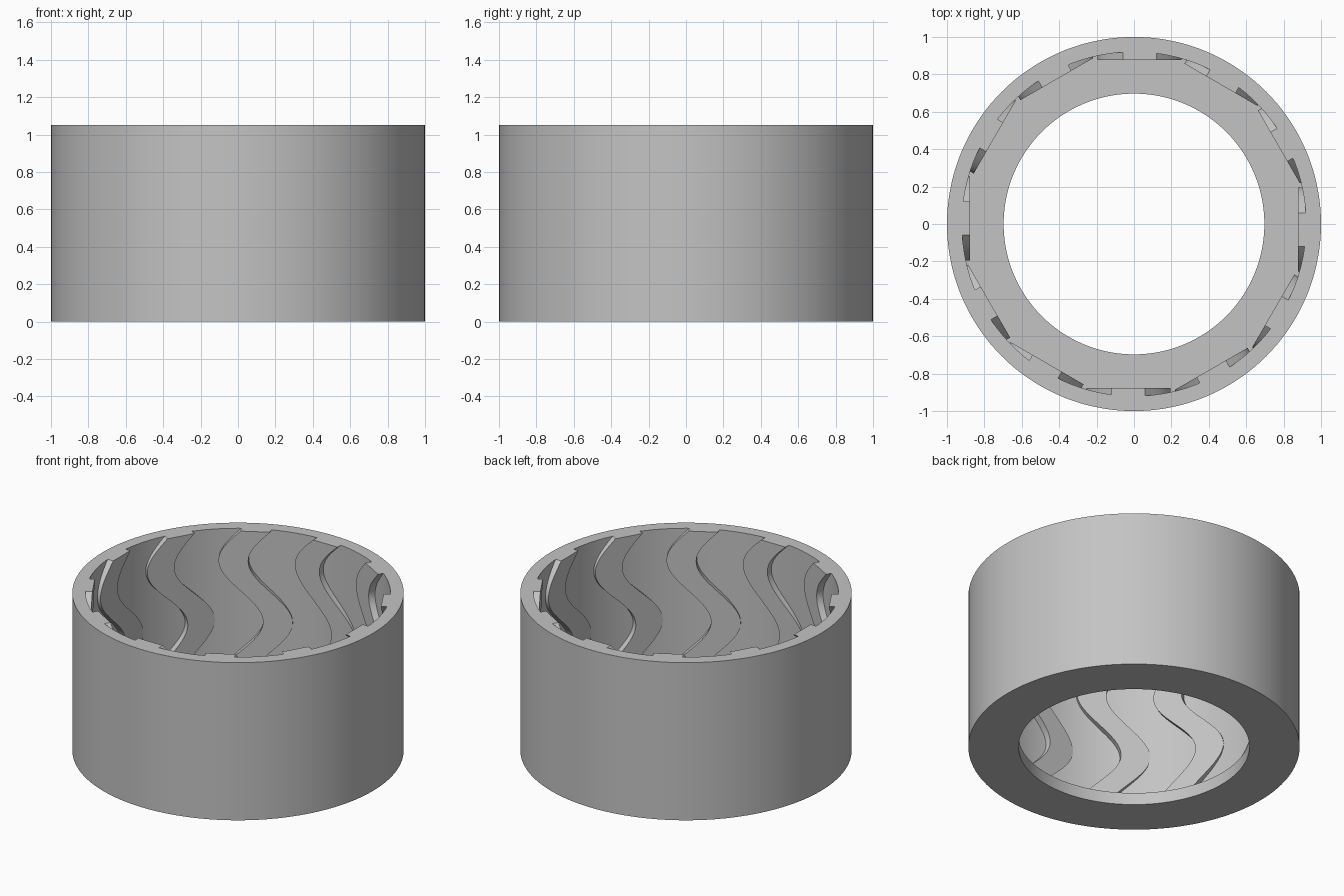
import bpy
import bmesh
from math import pi, sin, sqrt, radians
from mathutils import Matrix

cube = bpy.data.objects.get("Cube")
if cube:
    bpy.data.objects.remove(cube, do_unlink=True)

HEIGHT, FLOOR = 1.05, 0.08
OUTER, BORE, HOLE = 1.0, 0.92, 0.697
RIBS, RIB_FACE, RIB_HALF = 12, 0.877, 0.09
RIB_CENTRE, SWAY, PERIOD = 0.03, 0.135, 0.8
ROWS = 56

grey = bpy.data.materials.new("plain_grey")
grey.use_nodes = True
colour = (0.55, 0.55, 0.55, 1)
grey.diffuse_color = colour
grey.node_tree.nodes["Principled BSDF"].inputs["Base Color"].default_value = colour


def finish(bm, name):
    """Turn a bmesh into a smooth-shaded mesh with sharp edges kept."""
    bmesh.ops.recalc_face_normals(bm, faces=bm.faces)
    mesh = bpy.data.meshes.new(name)
    bm.to_mesh(mesh)
    bm.free()
    mesh.materials.append(grey)
    obj = bpy.data.objects.new(name, mesh)
    bpy.context.collection.objects.link(obj)
    bpy.ops.object.select_all(action='DESELECT')
    obj.select_set(True)
    bpy.context.view_layer.objects.active = obj
    bpy.ops.object.shade_smooth_by_angle(angle=radians(30))
    return obj


# Cup: closed wall and floor profile turned about the vertical axis
bm = bmesh.new()
profile = [(HOLE, 0), (OUTER, 0), (OUTER, HEIGHT),
           (BORE, HEIGHT), (BORE, FLOOR), (HOLE, FLOOR)]
verts = [bm.verts.new((r, 0, z)) for r, z in profile]
edges = [bm.edges.new((v, verts[i - 1])) for i, v in enumerate(verts)]
bmesh.ops.spin(bm, geom=verts + edges, axis=(0, 0, 1), cent=(0, 0, 0),
               angle=2 * pi, steps=144, use_merge=True)
bmesh.ops.remove_doubles(bm, verts=bm.verts, dist=0.0001)
finish(bm, "ring_body")

# Wavy rib: flat inner face, back edge sunk just inside the bore wall
bm = bmesh.new()
rows = []
for i in range(ROWS + 1):
    z = HEIGHT - (HEIGHT - FLOOR + 0.01) * i / ROWS
    x = RIB_CENTRE - SWAY * sin(2 * pi * (HEIGHT - z) / PERIOD)
    left, right = x - RIB_HALF, x + RIB_HALF
    back = BORE + 0.006
    section = [(left, RIB_FACE), (right, RIB_FACE),
               (right, sqrt(back ** 2 - right ** 2)),
               (x, sqrt(back ** 2 - x ** 2)),
               (left, sqrt(back ** 2 - left ** 2))]
    rows.append([bm.verts.new((px, py, z)) for px, py in section])
for a, b in zip(rows, rows[1:]):
    for k in range(len(a)):
        bm.faces.new((a[k - 1], a[k], b[k], b[k - 1]))
bm.faces.new(rows[0])
bm.faces.new(rows[-1])
first = finish(bm, "wavy_rib_1")

# Repeat the rib around the bore
for n in range(1, RIBS):
    rib = bpy.data.objects.new(f"wavy_rib_{n + 1}", first.data)
    rib.matrix_world = Matrix.Rotation(2 * pi * n / RIBS, 4, 'Z')
    bpy.context.collection.objects.link(rib)
